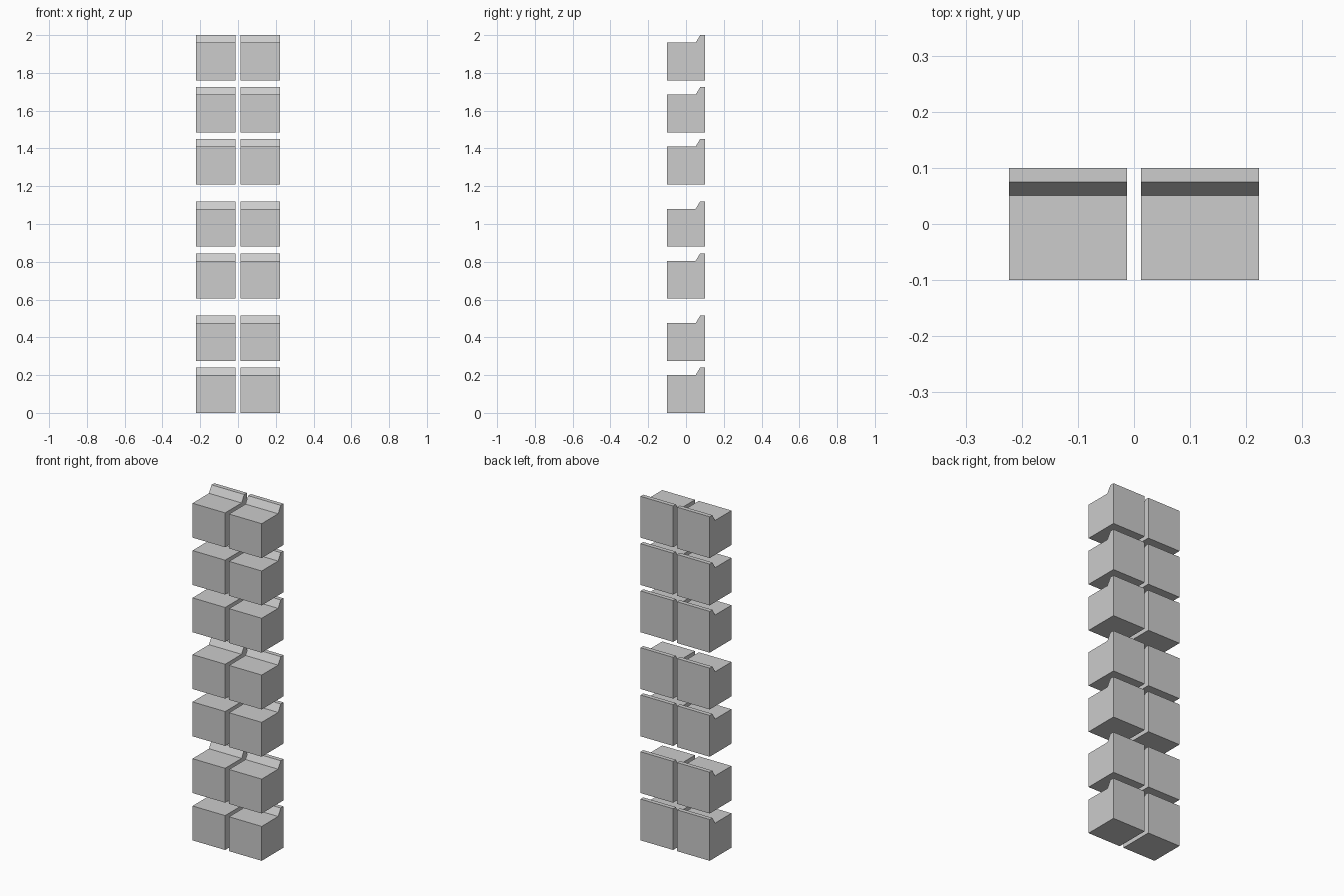
import bpy
import bmesh

cube = bpy.data.objects.get("Cube")
if cube:
    bpy.data.objects.remove(cube, do_unlink=True)

# Single grey colour
grey = bpy.data.materials.new("light_grey")
grey.use_nodes = True
colour = (0.604, 0.604, 0.604, 1)
grey.diffuse_color = colour
grey.node_tree.nodes["Principled BSDF"].inputs["Base Color"].default_value = colour

# Side profile (y, z): a block with a chamfered lip along its back edge
PROFILE = [(-0.1, 0), (0.1, 0), (0.1, 0.24), (0.075, 0.24), (0.051, 0.2), (-0.1, 0.2)]
INNER, OUTER = 0.0125, 0.2225


def lipped_block(name, x, z):
    """Extrude the profile sideways into one block."""
    bm = bmesh.new()
    face = bm.faces.new([bm.verts.new((x, y, z + h)) for y, h in PROFILE])
    side = bmesh.ops.extrude_face_region(bm, geom=[face])
    verts = [v for v in side["geom"] if isinstance(v, bmesh.types.BMVert)]
    bmesh.ops.translate(bm, verts=verts, vec=(OUTER - INNER, 0, 0))
    # The extrusion may keep or drop the starting cap; make sure it is closed
    bmesh.ops.holes_fill(bm, edges=[e for e in bm.edges if e.is_boundary])
    bmesh.ops.recalc_face_normals(bm, faces=bm.faces)
    mesh = bpy.data.meshes.new(name)
    bm.to_mesh(mesh)
    bm.free()
    mesh.materials.append(grey)
    obj = bpy.data.objects.new(name, mesh)
    bpy.context.collection.objects.link(obj)


# Seven rows, grouped two, two and three with a wider gap between groups
NARROW, WIDE = 0.275, 0.33
z = 0
for row, step in enumerate([NARROW, WIDE, NARROW, WIDE, NARROW, NARROW, 0], 1):
    lipped_block(f"left_block_row_{row}", INNER, z)
    lipped_block(f"right_block_row_{row}", -OUTER, z)
    z += step
